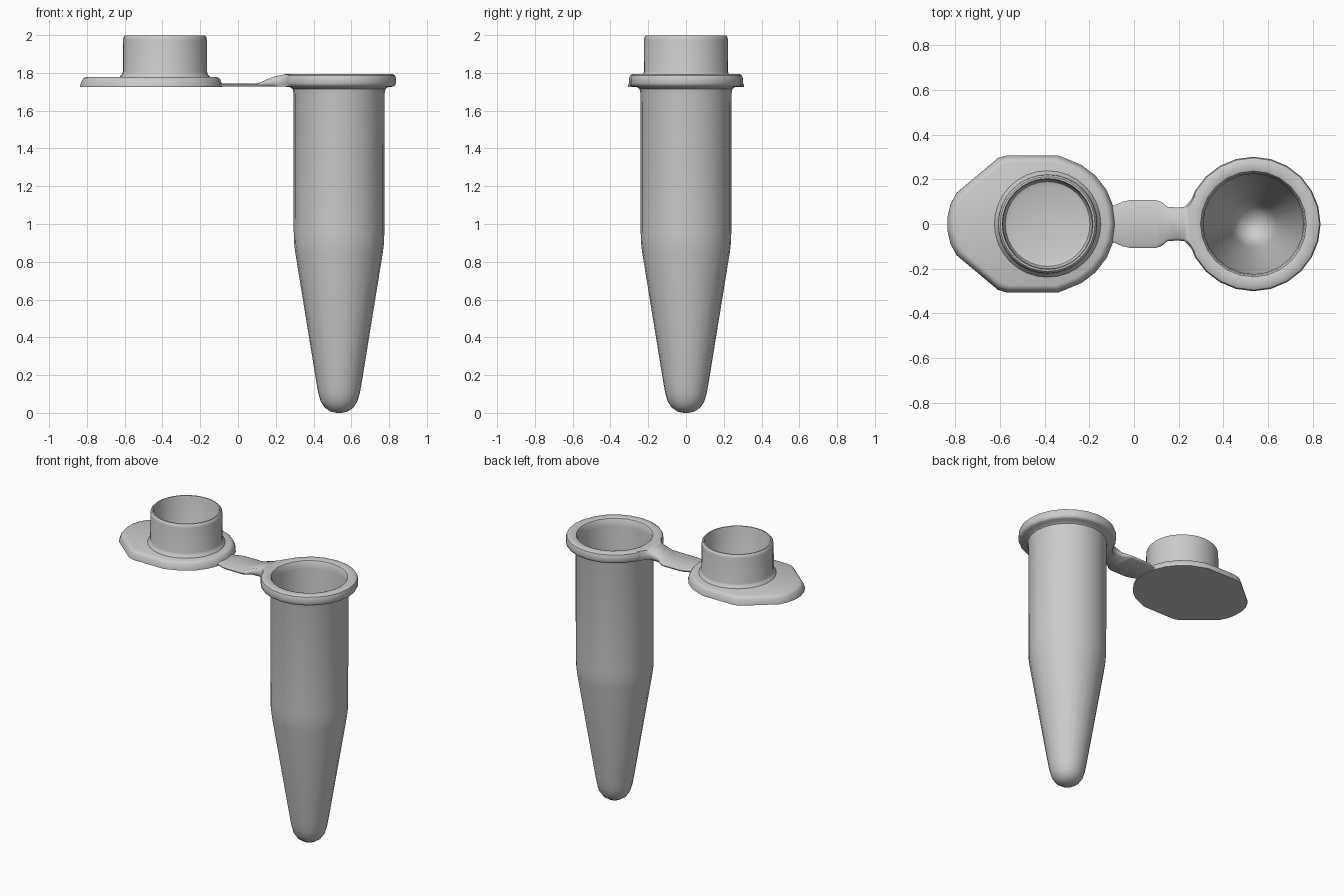
import bpy, bmesh, math

plastic = bpy.data.materials.new("grey plastic")
plastic.diffuse_color = (0.6, 0.6, 0.6, 1)


def finish(bm, name, angle=40):
    bmesh.ops.remove_doubles(bm, verts=bm.verts, dist=1e-5)
    bmesh.ops.recalc_face_normals(bm, faces=bm.faces)
    me = bpy.data.meshes.new(name)
    bm.to_mesh(me)
    bm.free()
    me.materials.append(plastic)
    ob = bpy.data.objects.new(name, me)
    bpy.context.collection.objects.link(ob)
    bpy.ops.object.select_all(action='DESELECT')
    ob.select_set(True)
    bpy.context.view_layer.objects.active = ob
    bpy.ops.object.shade_smooth_by_angle(angle=math.radians(angle))
    return ob


def loft(name, rings, caps=True, angle=40):
    """Skin a list of closed rings of points."""
    bm = bmesh.new()
    vs = [[bm.verts.new(p) for p in r] for r in rings]
    n = len(rings[0])
    for a, b in zip(vs, vs[1:]):
        for i in range(n):
            j = (i + 1) % n
            bm.faces.new((a[i], a[j], b[j], b[i]))
    if caps:
        bm.faces.new(vs[0])
        bm.faces.new(vs[-1])
    return finish(bm, name, angle)


def lathe(name, cx, profile, sides):
    rings = [[(cx + r * math.cos(2 * math.pi * i / sides),
               r * math.sin(2 * math.pi * i / sides), z) for i in range(sides)]
             for r, z in profile]
    return loft(name, rings)


# Tube: outer wall, rolled rim, inner wall, in one closed profile
lathe("tube", 0.535, [
    (0.012, 0), (0.045, 0.007), (0.075, 0.027), (0.097, 0.06), (0.11, 0.105), (0.12, 0.16),
    (0.232, 0.85), (0.238, 0.90), (0.24, 0.96), (0.241, 1.69), (0.246, 1.715), (0.26, 1.725),
    (0.285, 1.727), (0.296, 1.733), (0.301, 1.745), (0.301, 1.773), (0.296, 1.787),
    (0.283, 1.794), (0.25, 1.794), (0.237, 1.789), (0.23, 1.775), (0.225, 1.74), (0.225, 0.96),
    (0.218, 0.86), (0.105, 0.17), (0.09, 0.10), (0.06, 0.05), (0.012, 0.03)], 24)

# Lid plate: rounded toward the hinge, tapering to a blunt thumb tab
LX = -0.387
half = [(LX + 0.305 * math.cos(math.radians(a)), 0.305 * math.sin(math.radians(a)))
        for a in (0, 15, 30, 45, 60, 75)]
half += [(-0.34, 0.307), (-0.57, 0.307), (-0.61, 0.295), (-0.795, 0.14), (-0.822, 0.09), (-0.836, 0.03)]
outline = half + [(x, -y) for x, y in reversed(half[1:])]
PX = -0.45


def plate_ring(s, z):
    return [(PX + (x - PX) * (1 - s / 0.35), y * (1 - s / 0.305), z) for x, y in outline]


loft("lid_plate", [plate_ring(s, z) for s, z in
                   [(0, 1.725), (0.001, 1.737), (0.01, 1.762), (0.018, 1.773), (0.032, 1.779)]])

# Lid plug: hollow collar standing on the plate
lathe("lid_plug", LX, [
    (0.24, 1.772), (0.238, 1.782), (0.228, 1.79), (0.223, 1.805), (0.222, 1.975), (0.219, 1.99),
    (0.212, 1.998), (0.204, 1.998), (0.2, 1.985), (0.198, 1.81), (0.19, 1.793), (0.17, 1.785),
    (0.01, 1.785)], 32)

# Hinge strap: thin wide tongue stepping up to the tube rim
rings = []
for x, w, top in [(-0.12, 0.08, 1.745), (-0.085, 0.085, 1.745), (-0.05, 0.1, 1.745),
                  (-0.02, 0.107, 1.745), (0.10, 0.107, 1.745), (0.125, 0.098, 1.752),
                  (0.15, 0.077, 1.764), (0.19, 0.074, 1.78), (0.225, 0.076, 1.789),
                  (0.25, 0.1, 1.791), (0.275, 0.14, 1.791), (0.296, 0.165, 1.791)]:
    b, h = 1.728, top - 1.728
    side = [(w - 0.008, b), (w, b + 0.3 * h), (w, b + 0.65 * h), (w - 0.012, top)]
    rings.append([(x, y, z) for y, z in side] + [(x, -y, z) for y, z in reversed(side)])
loft("hinge_strap", rings, angle=60)
